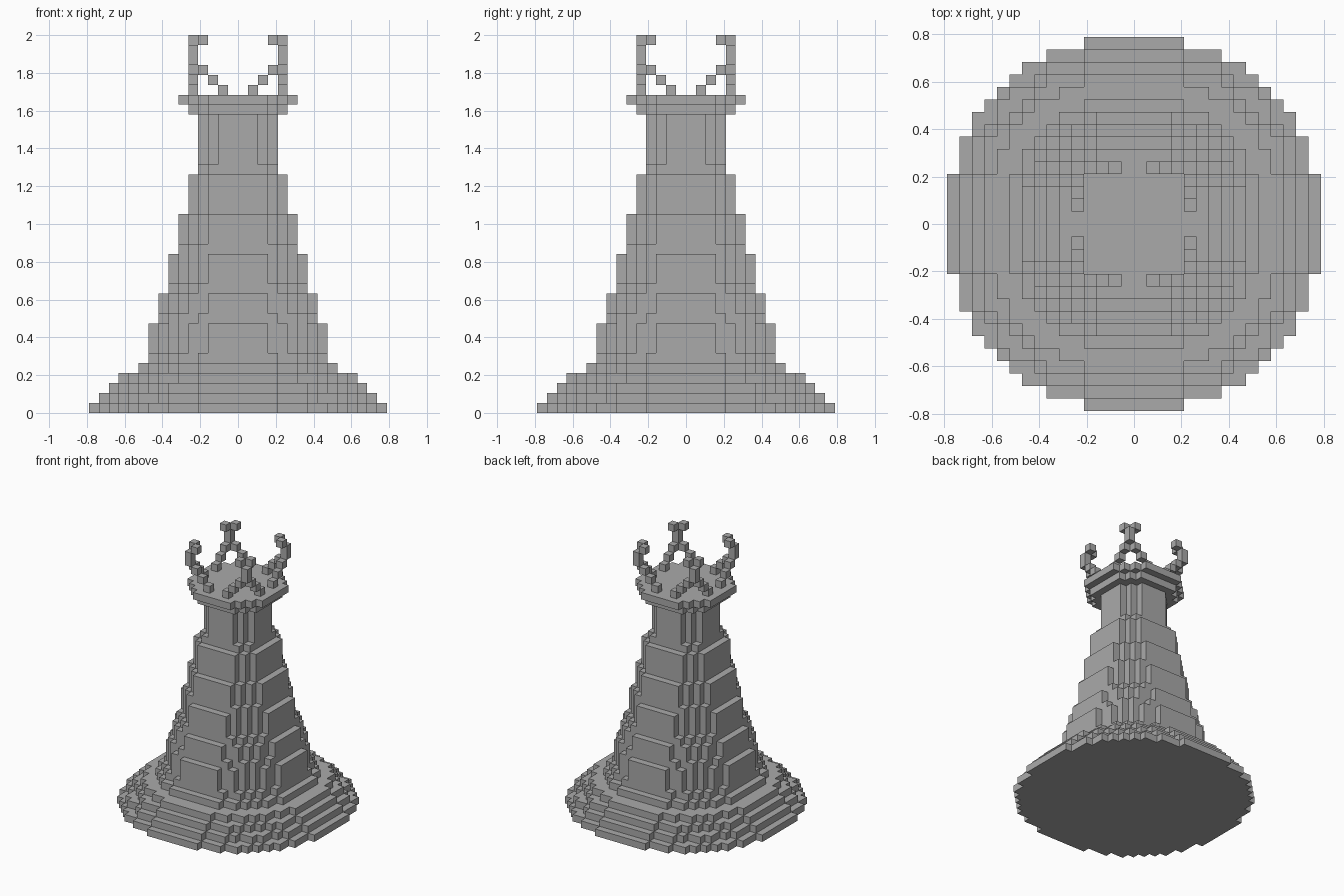
import bpy
import bmesh
from math import hypot
from mathutils import Matrix, Vector

U = 2 / 38  # edge of one block

if "Cube" in bpy.data.objects:
    bpy.data.objects.remove(bpy.data.objects["Cube"], do_unlink=True)

stone = bpy.data.materials.new("grey stone")
stone.use_nodes = True
GREY = (0.4, 0.4, 0.4, 1)
stone.diffuse_color = GREY
stone.node_tree.nodes["Principled BSDF"].inputs["Base Color"].default_value = GREY


def finish(name, bm):
    bmesh.ops.recalc_face_normals(bm, faces=bm.faces)
    mesh = bpy.data.meshes.new(name)
    bm.to_mesh(mesh)
    bm.free()
    mesh.materials.append(stone)
    obj = bpy.data.objects.new(name, mesh)
    bpy.context.collection.objects.link(obj)
    return obj


def blocky_circle(radius, half):
    """Stepped outline of all blocks whose centres lie inside the radius."""
    rows = [sum(hypot(i + .5, j + .5) < radius for i in range(half))
            for j in range(half)]
    quarter = []
    for j, width in enumerate(rows):
        following = rows[j + 1] if j + 1 < half else 0
        if following < width:
            quarter.append((width, j + 1))
            if following:
                quarter.append((following, j + 1))
    outline = []
    for turn in range(4):
        outline += quarter
        quarter = [(-y, x) for x, y in quarter]
    return outline


def stack(name, layers):
    """Pile of blocky discs: bottom, top, half width, radius in blocks."""
    bm = bmesh.new()
    for bottom, top, half, radius in layers:
        verts = [bm.verts.new((x * U, y * U, bottom * U))
                 for x, y in blocky_circle(radius, half)]
        face = bm.faces.new(verts)
        raised = bmesh.ops.extrude_face_region(bm, geom=[face], use_keep_orig=True)
        moved = [g for g in raised["geom"] if isinstance(g, bmesh.types.BMVert)]
        bmesh.ops.translate(bm, verts=moved, vec=(0, 0, (top - bottom) * U))
    return finish(name, bm)


# Wide stepped foot
stack("stepped_base", [
    (0, 1, 15, 15.15), (1, 2, 14, 14.2), (2, 3, 13, 13.25),
    (3, 4, 12, 12.2), (4, 5, 10, 10.3),
])

# Tapering tower body, each tier flaring at its bottom
stack("tower_shaft", [
    (5, 6, 9, 9.35), (6, 9, 9, 9.0),
    (9, 10, 8, 8.52), (10, 12, 8, 8.0),
    (12, 13, 7, 7.45), (13, 16, 7, 7.0),
    (16, 17, 6, 6.6), (17, 20, 6, 6.1),
    (20, 24, 5, 5.2), (24, 25, 4, 4.4), (25, 30, 4, 3.9),
])

# Overhanging platform
stack("top_platform", [(30, 31, 5, 5.2), (31, 32, 6, 6.1)])

# Four corner prongs: two rising arms meet in a post that forks at the tip
ARM = [(1, 4, 32), (2, 4, 33), (3, 4, 34), (3, 4, 37)]
POST = [(4, 4, 35), (4, 4, 36)]
blocks = ARM + [(y, x, z) for x, y, z in ARM] + POST
for side, sx in (("left", 1), ("right", -1)):
    for end, sy in (("front", -1), ("back", 1)):
        bm = bmesh.new()
        for x, y, z in blocks:
            centre = Vector((sx * (x + .5), sy * (y + .5), z + .5)) * U
            bmesh.ops.create_cube(bm, size=U, matrix=Matrix.Translation(centre))
        finish(f"crown_prong_{end}_{side}", bm)
